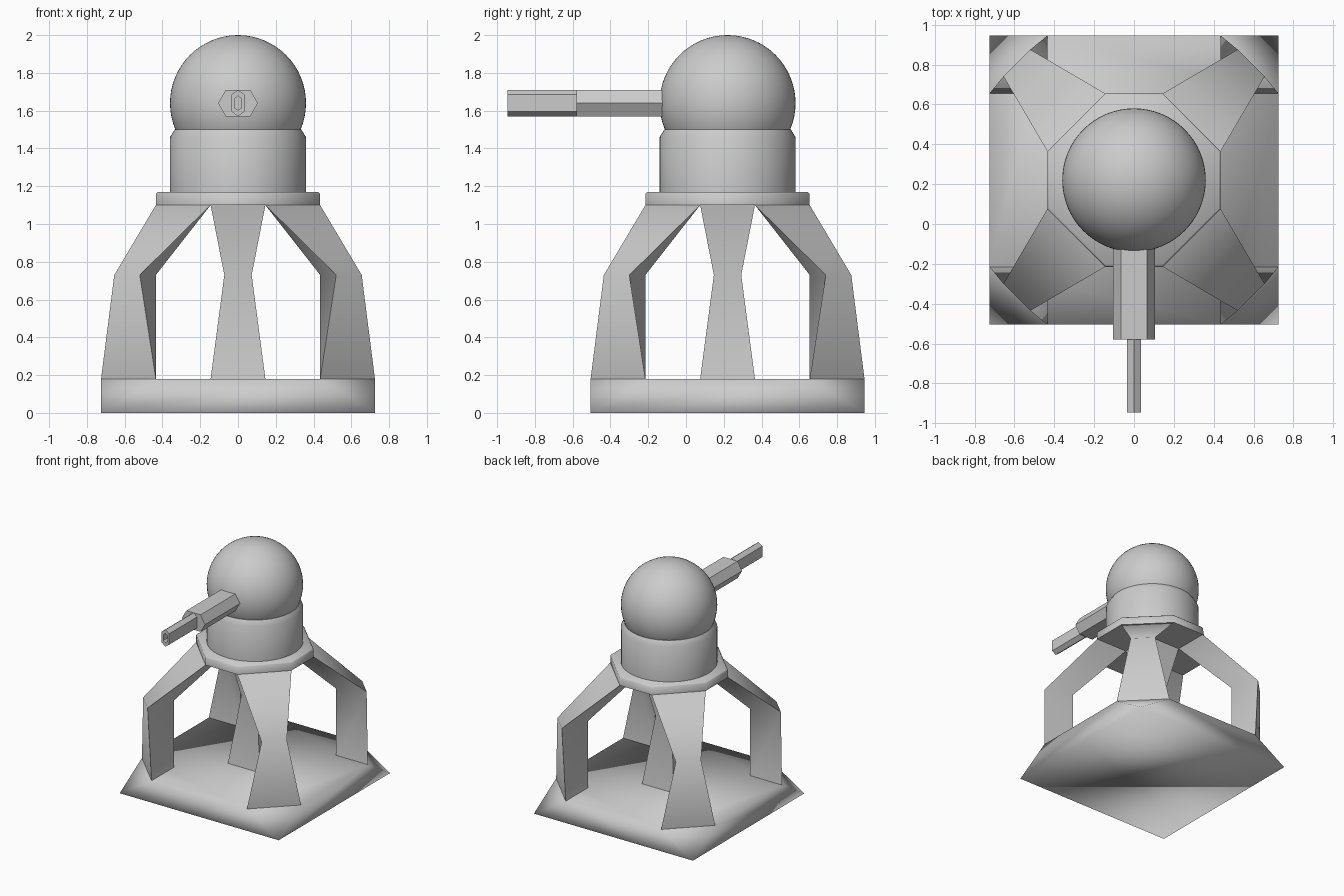
import bpy, bmesh, math
from mathutils import Matrix

if "Cube" in bpy.data.objects:
    bpy.data.objects.remove(bpy.data.objects["Cube"])

CY = 0.22                      # tower axis in y
A, B, C = 0.145, 0.435, 0.725  # plan grid shared by base, legs and ring
FLOOR, KNEE, DECK = 0.18, 0.73, 1.10

grey = bpy.data.materials.new("plain_grey")
grey.use_nodes = True
grey.diffuse_color = (0.6, 0.6, 0.6, 1)
grey.node_tree.nodes["Principled BSDF"].inputs["Base Color"].default_value = (0.6, 0.6, 0.6, 1)


def finish(name, bm, location, angle):
    bmesh.ops.recalc_face_normals(bm, faces=bm.faces)
    mesh = bpy.data.meshes.new(name)
    bm.to_mesh(mesh)
    bm.free()
    mesh.materials.append(grey)
    obj = bpy.data.objects.new(name, mesh)
    obj.location = location
    bpy.context.collection.objects.link(obj)
    bpy.ops.object.select_all(action='DESELECT')
    obj.select_set(True)
    bpy.context.view_layer.objects.active = obj
    bpy.ops.object.shade_smooth_by_angle(angle=math.radians(angle))
    return obj


def loft(name, sections, location=(0, CY, 0), angle=35, matrix=None):
    """Skin a list of equal-length point loops and cap both ends."""
    bm = bmesh.new()
    loops = [[bm.verts.new(p) for p in s] for s in sections]
    n = len(loops[0])
    for lo, hi in zip(loops, loops[1:]):
        for i in range(n):
            j = (i + 1) % n
            bm.faces.new((lo[i], lo[j], hi[j], hi[i]))
    bm.faces.new(loops[0][::-1])
    bm.faces.new(loops[-1])
    if matrix:
        bm.transform(matrix)
    return finish(name, bm, location, angle)


def octagon(far, near, z):
    return [(far, near, z), (near, far, z), (-near, far, z), (-far, near, z),
            (-far, -near, z), (-near, -far, z), (near, -far, z), (far, -near, z)]


def square(r, z):
    return [(r, r, z), (-r, r, z), (-r, -r, z), (r, -r, z)]


def circle(r, z, n=64):
    return [(r * math.cos(t * math.tau / n), r * math.sin(t * math.tau / n), z) for t in range(n)]


# Base: square foot rising to an octagonal floor
bm = bmesh.new()
for p in square(C, 0) + octagon(C, B, FLOOR):
    bm.verts.new(p)
bmesh.ops.convex_hull(bm, input=bm.verts)
bmesh.ops.dissolve_limit(bm, angle_limit=0.01, verts=bm.verts, edges=bm.edges)
finish("base", bm, (0, CY, 0), 95)

# Four bent triangular legs
for front, sy in (("front", -1), ("back", 1)):
    for side, sx in (("left", 1), ("right", -1)):
        leg = [[(B, B, FLOOR), (C, B, FLOOR), (B, C, FLOOR)],
               [(B, B, KNEE), (0.655, 0.52, KNEE), (0.52, 0.655, KNEE)],
               [(A, A, DECK), (B, A, DECK), (A, B, DECK)]]
        loft(f"leg_{front}_{side}", leg, angle=60, matrix=Matrix.Diagonal((sx, sy, 1, 1)))

# Waisted central column
loft("central_column", [square(A, FLOOR), square(A / 2, KNEE), square(A, DECK)], angle=60)

# Octagonal deck under the drum
loft("deck_ring", [octagon(B, A, DECK), octagon(B, A, 1.16), octagon(0.425, 0.142, 1.17)], angle=60)

# Drum with bevelled rim
loft("drum", [circle(0.36, 1.17), circle(0.36, 1.46), circle(0.335, 1.5)])

# Ball turret
bm = bmesh.new()
bmesh.ops.create_uvsphere(bm, u_segments=64, v_segments=32, radius=0.36)
finish("turret_ball", bm, (0, CY, 1.64), 60)


def slot(w, h, tip, y):
    """Upright hexagon in the xz plane with points at top and bottom."""
    return [(0, y, h), (w, y, tip), (w, y, -tip), (0, y, -h), (-w, y, -tip), (-w, y, tip)]


# Wide barrel sleeve, a hexagon with points at the sides
def sleeve(y):
    return [(0.105, y, 0), (0.065, y, 0.07), (-0.065, y, 0.07),
            (-0.105, y, 0), (-0.065, y, -0.07), (0.065, y, -0.07)]


loft("barrel_sleeve", [sleeve(0), sleeve(-0.58)], (0, 0, 1.64))

# Narrow muzzle with a recessed bore
loft("muzzle", [slot(0.034, 0.07, 0.045, -0.5), slot(0.034, 0.07, 0.045, -0.945),
                slot(0.018, 0.038, 0.024, -0.945), slot(0.018, 0.038, 0.024, -0.85)], (0, 0, 1.64))
